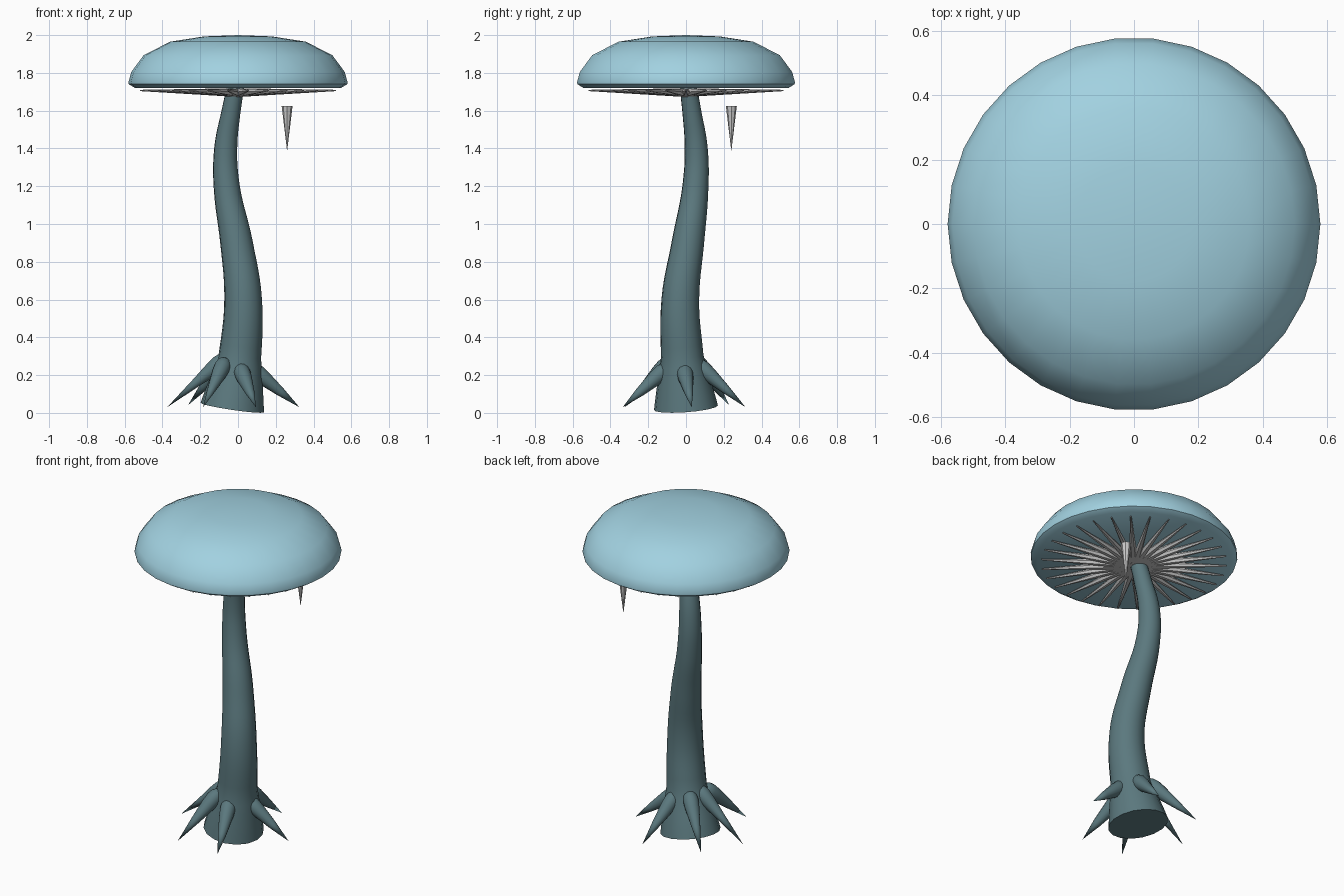
import bpy, bmesh, math
from mathutils import Vector, Matrix

cube = bpy.data.objects.get("Cube")
if cube:
    bpy.data.objects.remove(cube)


def material(name, rgb):
    mat = bpy.data.materials.new(name)
    mat.use_nodes = True
    mat.diffuse_color = (*rgb, 1)
    mat.node_tree.nodes["Principled BSDF"].inputs["Base Color"].default_value = (*rgb, 1)
    return mat


cap_blue = material("pale blue", (0.36, 0.64, 0.75))
stem_teal = material("dark teal", (0.105, 0.19, 0.21))
gill_grey = material("light grey", (0.6, 0.6, 0.6))


def lathe(bm, profile, sides, matrix=Matrix()):
    """Revolve (radius, height) points around z, then place with matrix."""
    rings = []
    for r, h in profile:
        if r == 0:
            rings.append([bm.verts.new(matrix @ Vector((0, 0, h)))])
            continue
        angles = [math.tau * i / sides for i in range(sides)]
        rings.append([bm.verts.new(matrix @ Vector((r * math.cos(a), r * math.sin(a), h)))
                      for a in angles])
    for low, high in zip(rings, rings[1:]):
        for i in range(sides):
            corners = [low[i % len(low)], low[(i + 1) % len(low)],
                       high[(i + 1) % len(high)], high[i % len(high)]]
            bm.faces.new(list(dict.fromkeys(corners)))


def aim(start, end):
    """Matrix that puts the z axis on the line from start to end."""
    start, end = Vector(start), Vector(end)
    turn = (end - start).to_track_quat("Z", "Y").to_matrix().to_4x4()
    return Matrix.Translation(start) @ turn


def smooth(obj, degrees):
    bpy.ops.object.select_all(action="DESELECT")
    obj.select_set(True)
    bpy.context.view_layer.objects.active = obj
    bpy.ops.object.shade_smooth_by_angle(angle=math.radians(degrees))


def finish(bm, name, mat, degrees=None):
    bmesh.ops.recalc_face_normals(bm, faces=bm.faces)
    mesh = bpy.data.meshes.new(name)
    bm.to_mesh(mesh)
    bm.free()
    mesh.materials.append(mat)
    obj = bpy.data.objects.new(name, mesh)
    bpy.context.collection.objects.link(obj)
    if degrees:
        smooth(obj, degrees)
    return obj


# Cap: shallow dome with a bevelled rim and flat underside
bm = bmesh.new()
lathe(bm, [(0, 2.0), (0.18, 1.993), (0.36, 1.965), (0.5, 1.893), (0.565, 1.805),
           (0.58, 1.75), (0.578, 1.74), (0.545, 1.72), (0, 1.72)], 30)
finish(bm, "cap", cap_blue, 40)

# Stem: tapered S-shaped tube, each point is x, y, z, radius
path = [(-0.03, 0, 0.028, 0.17), (0.01, -0.02, 0.3, 0.113), (0.027, -0.03, 0.6, 0.1),
        (-0.008, 0.01, 0.9, 0.086), (-0.06, 0.05, 1.2, 0.069), (-0.065, 0.054, 1.4, 0.061),
        (-0.036, 0.03, 1.6, 0.05), (-0.01, 0.01, 1.74, 0.045)]
curve = bpy.data.curves.new("stem", "CURVE")
curve.dimensions = "3D"
curve.bevel_depth = 1
curve.bevel_resolution = 6
curve.use_fill_caps = True
spline = curve.splines.new("BEZIER")
spline.resolution_u = 6
spline.bezier_points.add(len(path) - 1)
for point, (x, y, z, r) in zip(spline.bezier_points, path):
    point.co = (x, y, z)
    point.radius = r
    point.handle_left_type = point.handle_right_type = "AUTO"
stem = bpy.data.objects.new("stem", curve)
bpy.context.collection.objects.link(stem)
curve.materials.append(stem_teal)
bpy.ops.object.select_all(action="DESELECT")
stem.select_set(True)
bpy.context.view_layer.objects.active = stem
bpy.ops.object.convert(target="MESH")
smooth(bpy.context.object, 40)

# Roots: teardrop spikes from the lower stem down to the ground
roots = [((0.08, -0.01, 0.23), (0.325, 0.03, 0.03)), ((0.03, 0.07, 0.25), (0.08, 0.315, 0.03)),
         ((-0.07, 0.06, 0.27), (-0.265, 0.23, 0.04)), ((-0.08, -0.02, 0.28), (-0.375, -0.02, 0.03)),
         ((-0.075, -0.1, 0.26), (-0.185, -0.325, 0.03)), ((0.015, -0.11, 0.23), (0.095, -0.335, 0.03))]
for number, (head, tip) in enumerate(roots, 1):
    length = (Vector(tip) - Vector(head)).length
    bm = bmesh.new()
    lathe(bm, [(0, -0.035), (0.022, -0.028), (0.038, -0.008), (0.044, 0.025),
               (0.041, 0.07), (0.024, 0.19), (0, length)], 14, aim(head, tip))
    finish(bm, f"root_{number}", stem_teal, 60)

# Gills: slim cones radiating under the cap
bm = bmesh.new()
for i in range(30):
    a = math.tau * i / 30
    out = Vector((math.cos(a), math.sin(a), 0))
    lathe(bm, [(0, 0), (0.026, 0), (0.004, 0.5), (0, 0.5)], 6,
          aim(out * 0.02 + Vector((0, 0, 1.696)), out * 0.52 + Vector((0, 0, 1.707))))
finish(bm, "gills", gill_grey)

# Hanging spike: loose cone below the cap
bm = bmesh.new()
lathe(bm, [(0, 0), (0.029, 0), (0, 0.24)], 8, aim((0.26, 0.24, 1.625), (0.26, 0.24, 1.385)))
finish(bm, "hanging_spike", gill_grey)
